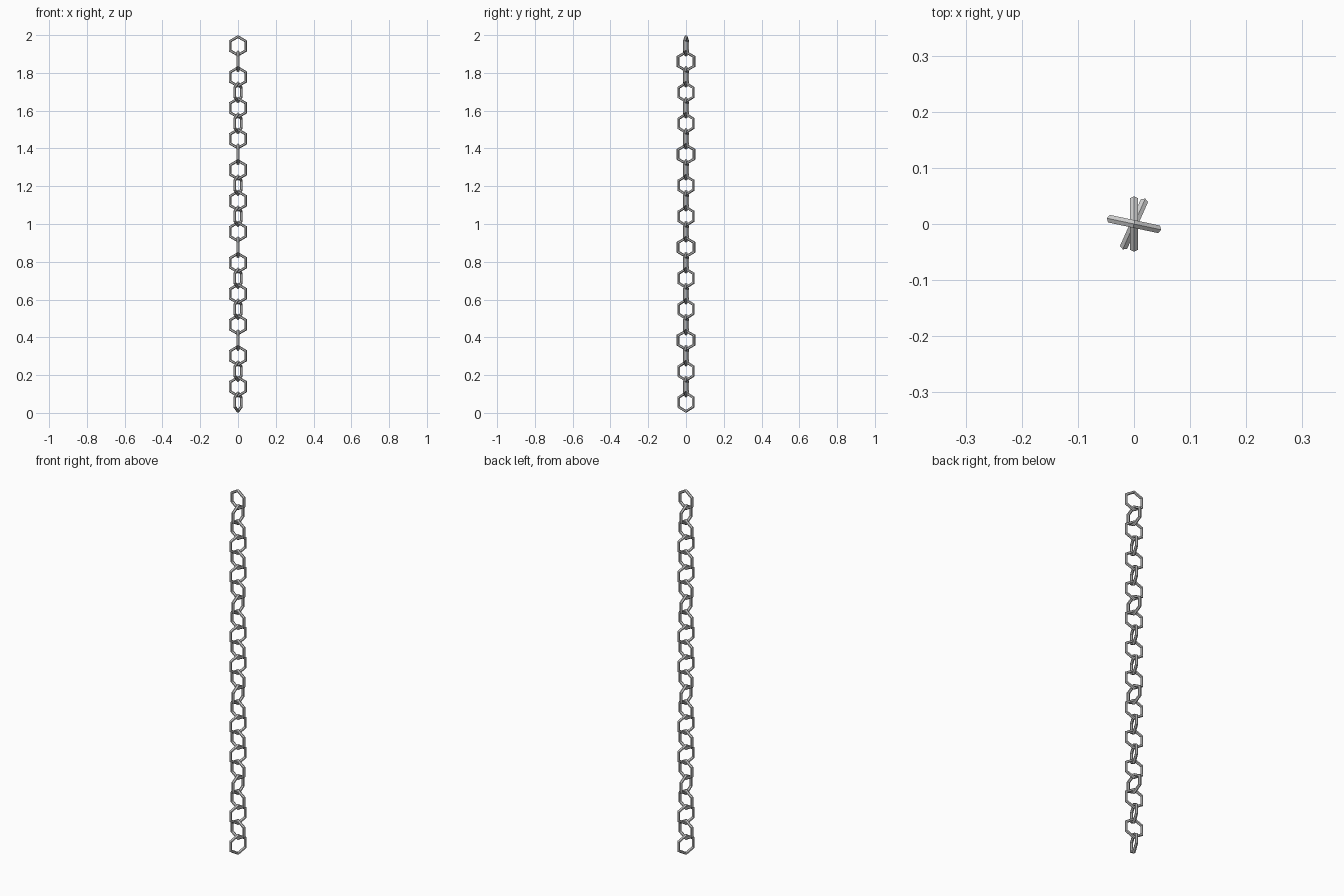
import bpy
from math import radians, pi
from mathutils import Matrix

if "Cube" in bpy.data.objects:
    bpy.data.objects.remove(bpy.data.objects["Cube"])

COUNT = 24            # links in the chain
OUTER = 0.057         # centre to outer corner of a link
TUBE = 0.008          # bar radius
STEP = (2 - 2 * OUTER) / (COUNT - 1)


# One hexagonal link standing upright in the XZ plane, corner pointing up
def make_link(name):
    bpy.ops.mesh.primitive_torus_add(
        major_segments=6, minor_segments=6,
        major_radius=OUTER - TUBE, minor_radius=TUBE)
    link = bpy.context.object
    link.name = name
    link.data.name = "chain_link"
    link.data.transform(Matrix.Rotation(pi / 2, 4, 'X') @ Matrix.Rotation(pi / 2, 4, 'Z'))
    for poly in link.data.polygons:
        poly.use_smooth = False
    return link


# Hang the links from the top, alternating across each other
cross_angles = [90, 66, 66]
first = make_link("chain_link_01")
for i in range(COUNT):
    if i == 0:
        link = first
    else:
        link = bpy.data.objects.new(f"chain_link_{i + 1:02d}", first.data)
        bpy.context.collection.objects.link(link)
    angle = -12 if i % 2 == 0 else cross_angles[(i // 2) % 3]
    link.location = (0, 0, 2 - OUTER - i * STEP)
    link.rotation_euler = (0, 0, radians(angle))
